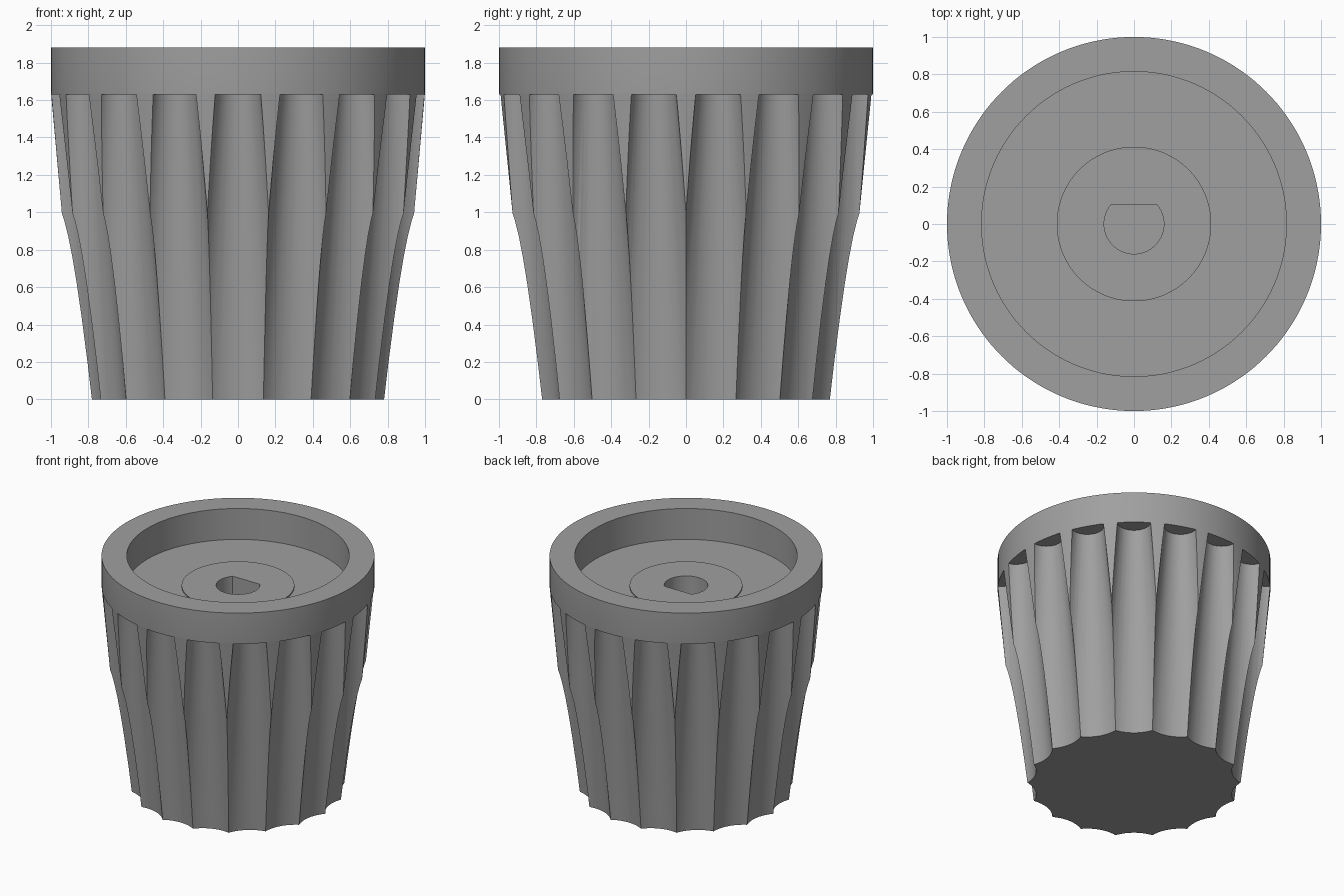
import bpy, bmesh, math

if "Cube" in bpy.data.objects:
    bpy.data.objects.remove(bpy.data.objects["Cube"])

grey = bpy.data.materials.new("mid grey")
grey.diffuse_color = (0.35, 0.35, 0.35, 1)
grey.use_nodes = True
grey.node_tree.nodes["Principled BSDF"].inputs["Base Color"].default_value = grey.diffuse_color

FLUTES = 18
FLUTE_TOP = 1.63


def make_object(name, bm):
    bmesh.ops.recalc_face_normals(bm, faces=bm.faces)
    mesh = bpy.data.meshes.new(name)
    bm.to_mesh(mesh)
    bm.free()
    mesh.materials.append(grey)
    ob = bpy.data.objects.new(name, mesh)
    bpy.context.collection.objects.link(ob)
    return ob


def lathe(name, profile, segments):
    """Revolve (radius, z) points that start and end on the axis."""
    bm = bmesh.new()
    rings = []
    for r, z in profile:
        if r == 0:
            rings.append([bm.verts.new((0, 0, z))])
        else:
            rings.append([bm.verts.new((r * math.cos(t), r * math.sin(t), z))
                          for t in (2 * math.pi * i / segments for i in range(segments))])
    for a, b in zip(rings, rings[1:]):
        for i in range(segments):
            j = (i + 1) % segments
            if len(a) == 1:
                bm.faces.new((a[0], b[i], b[j]))
            elif len(b) == 1:
                bm.faces.new((a[i], a[j], b[0]))
            else:
                bm.faces.new((a[i], a[j], b[j], b[i]))
    return make_object(name, bm)


def cut(target, cutter):
    mod = target.modifiers.new("cut", 'BOOLEAN')
    mod.operation = 'DIFFERENCE'
    mod.solver = 'EXACT'
    mod.object = cutter
    cutter.hide_render = True
    bpy.context.view_layer.objects.active = target
    bpy.ops.object.modifier_apply(modifier=mod.name)
    bpy.data.objects.remove(cutter)


# Knob body: tapered skirt, straight rim, recessed top and low round boss
knob = lathe("knob_body", [
    (0, 0), (0.852, 0), (0.999, 1.632), (1.0, 1.64), (1.0, 1.88),
    (0.815, 1.88), (0.815, 1.63), (0.413, 1.63), (0.413, 1.64), (0, 1.64)], 144)

# Finger flutes: upright tapered grooves around the skirt
for i in range(FLUTES):
    angle = -math.pi / 2 + 2 * math.pi * i / FLUTES
    low = -0.1
    r_low, r_top = (0.268 - 0.0895 * z for z in (low, FLUTE_TOP))
    flute = lathe("flute_cutter", [(0, low), (r_low, low), (r_top, FLUTE_TOP), (0, FLUTE_TOP)], 64)
    flute.location = (math.cos(angle), math.sin(angle), 0)
    flute.rotation_euler.z = angle
    bpy.context.view_layer.update()
    cut(knob, flute)

# Shaft socket: round hole with one flat side towards the back
R, FLAT = 0.16, 0.105
start = math.asin(FLAT / R)
sweep = math.pi + 2 * start
bm = bmesh.new()
outline = [bm.verts.new((R * math.cos(t), R * math.sin(t), 0.9))
           for t in (start - sweep * i / 40 for i in range(41))]
face = bm.faces.new(outline)
top = bmesh.ops.extrude_face_region(bm, geom=[face])
bmesh.ops.translate(bm, vec=(0, 0, 0.9),
                    verts=[v for v in top["geom"] if isinstance(v, bmesh.types.BMVert)])
socket = make_object("socket_cutter", bm)
bpy.context.view_layer.update()
cut(knob, socket)

# Smooth curved walls, crisp edges
bpy.ops.object.select_all(action='DESELECT')
knob.select_set(True)
bpy.context.view_layer.objects.active = knob
bpy.ops.object.shade_smooth_by_angle(angle=math.radians(25))
